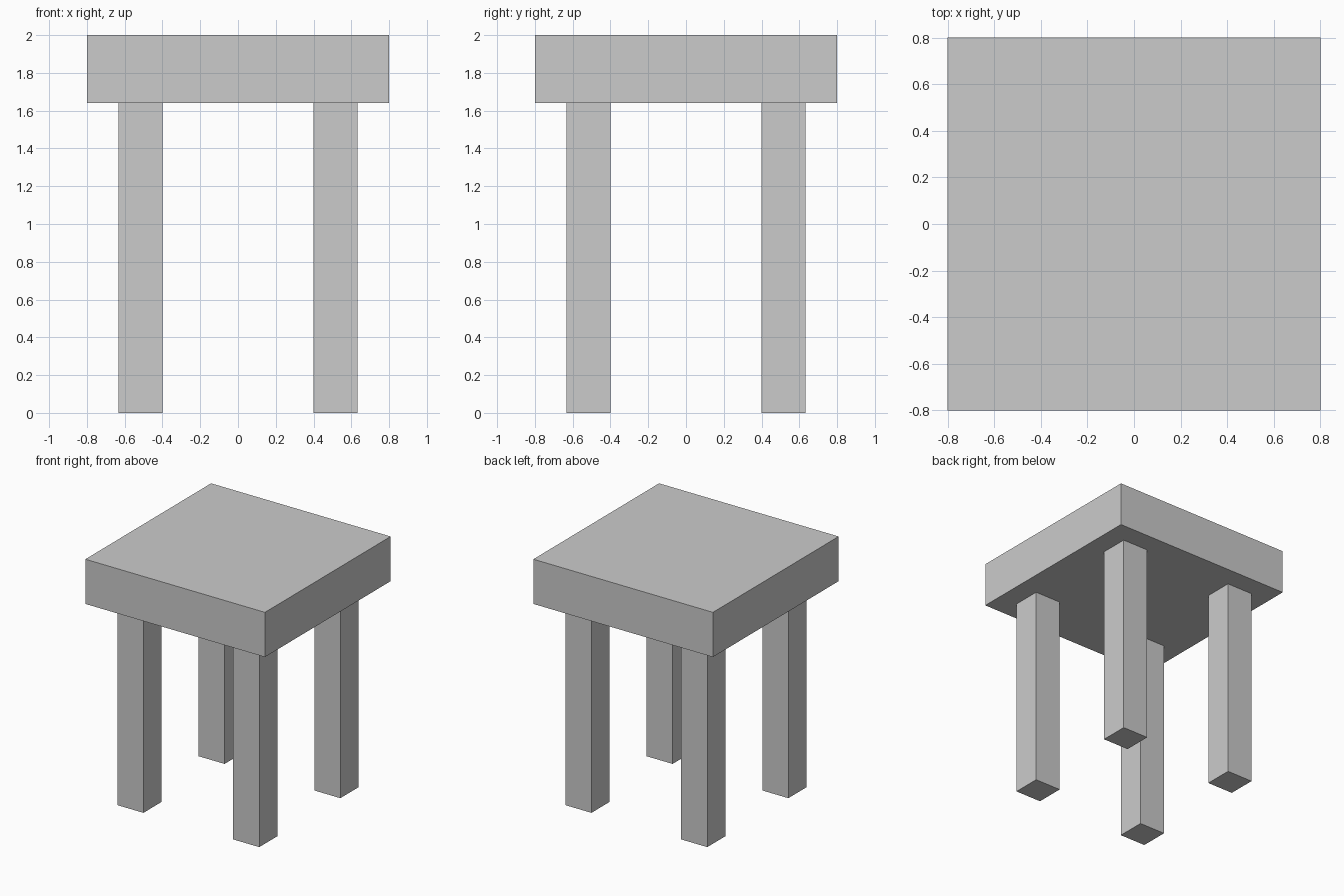
import bpy

if "Cube" in bpy.data.objects:
    bpy.data.objects.remove(bpy.data.objects["Cube"])


def box(name, x, y, z, sx, sy, sz):
    """Add a box centred on (x, y) with its underside at z."""
    bpy.ops.mesh.primitive_cube_add(size=1, location=(x, y, z + sz / 2))
    ob = bpy.context.object
    ob.name = name
    ob.scale = (sx, sy, sz)
    bpy.ops.object.transform_apply(location=False, rotation=False, scale=True)
    return ob


SEAT_WIDTH, SEAT_THICKNESS = 1.6, 0.36
LEG_WIDTH, LEG_HEIGHT, LEG_OFFSET = 0.232, 1.64, 0.516

# Thick square seat
box("seat", 0, 0, LEG_HEIGHT, SEAT_WIDTH, SEAT_WIDTH, SEAT_THICKNESS)

# Four square legs, inset from the seat corners
for y_name, sy in (("front", -1), ("back", 1)):
    for x_name, sx in (("left", -1), ("right", 1)):
        box(f"{y_name}_{x_name}_leg", sx * LEG_OFFSET, sy * LEG_OFFSET, 0,
            LEG_WIDTH, LEG_WIDTH, LEG_HEIGHT)
